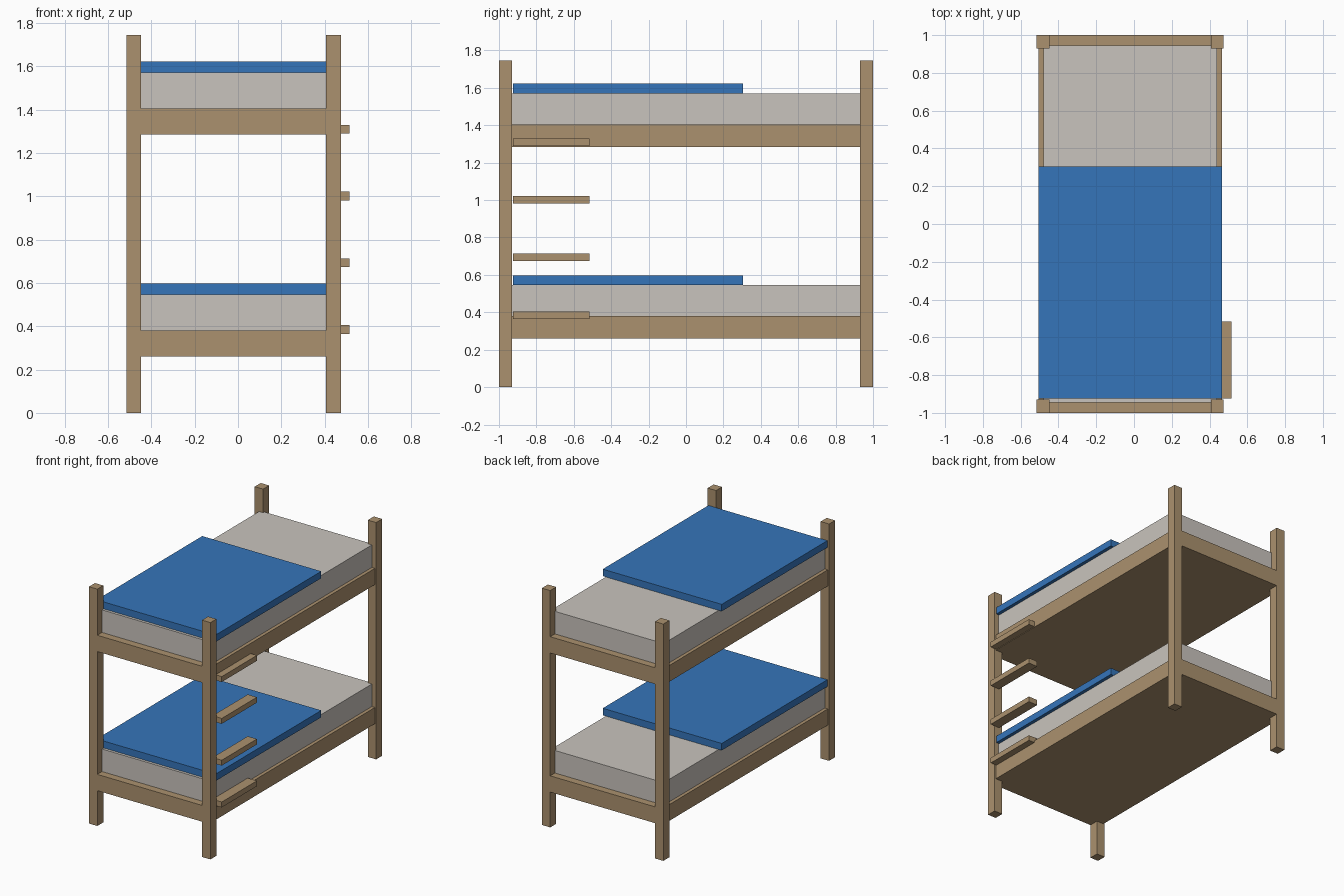
import bpy

if "Cube" in bpy.data.objects:
    bpy.data.objects.remove(bpy.data.objects["Cube"])


def material(name, rgb):
    m = bpy.data.materials.new(name)
    m.diffuse_color = (*rgb, 1.0)
    m.use_nodes = True
    m.node_tree.nodes["Principled BSDF"].inputs["Base Color"].default_value = m.diffuse_color
    return m


WOOD = material("light_wood", (0.407, 0.283, 0.156))
CLOTH = material("mattress_cloth", (0.584, 0.552, 0.509))
BLUE = material("blue_blanket", (0.036, 0.178, 0.491))


def box(name, x, y, z, mat):
    """Box from (min, max) ranges on each axis."""
    centre = [(a + b) / 2 for a, b in (x, y, z)]
    bpy.ops.mesh.primitive_cube_add(size=1, location=centre)
    ob = bpy.context.object
    ob.name = name
    ob.scale = [b - a for a, b in (x, y, z)]
    bpy.ops.object.transform_apply(location=False, rotation=False, scale=True)
    ob.data.materials.append(mat)
    return ob


# Four corner posts
for side, x in (("left", (-0.515, -0.447)), ("right", (0.407, 0.475))):
    for end, y in (("front", (-1.0, -0.93)), ("back", (0.93, 1.0))):
        box(f"{end}_{side}_post", x, y, (0, 1.745), WOOD)

# Two bunks: base, mattress and blanket
for level, z in (("lower", 0.26), ("upper", 1.285)):
    box(f"{level}_bed_base", (-0.505, 0.465), (-1.0, 1.0), (z, z + 0.12), WOOD)
    box(f"{level}_mattress", (-0.48, 0.44), (-0.945, 0.945), (z + 0.12, z + 0.286), CLOTH)
    box(f"{level}_blanket", (-0.505, 0.465), (-0.925, 0.305), (z + 0.286, z + 0.337), BLUE)

# Ladder rungs on the right side by the front post
for i in range(4):
    z = 0.365 + i * 0.308
    box(f"ladder_rung_{i + 1}", (0.44, 0.515), (-0.925, -0.515), (z, z + 0.04), WOOD)
